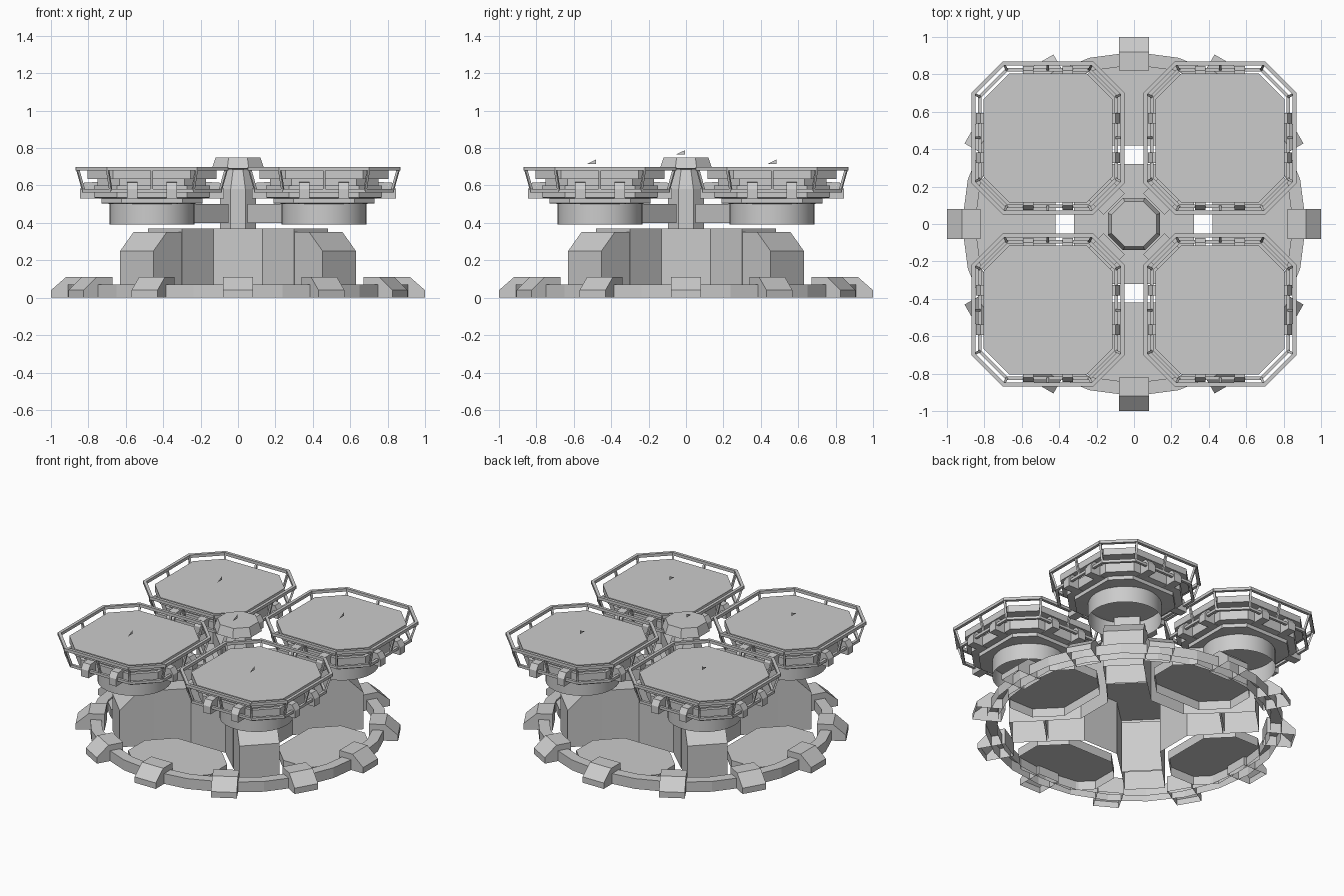
import bpy, bmesh
from math import pi, sin, cos
from mathutils import Vector, Matrix

if "Cube" in bpy.data.objects:
    bpy.data.objects.remove(bpy.data.objects["Cube"])


def finish(name, bm, recalc=True):
    if recalc:
        bmesh.ops.recalc_face_normals(bm, faces=bm.faces)
    me = bpy.data.meshes.new(name)
    bm.to_mesh(me)
    bm.free()
    ob = bpy.data.objects.new(name, me)
    bpy.context.collection.objects.link(ob)
    return ob


def loft(bm, loops, bottom=True, top=True, mat=Matrix()):
    """Skin a stack of equal-length closed loops."""
    rings = [[bm.verts.new(mat @ Vector(p)) for p in lp] for lp in loops]
    n = len(rings[0])
    for a, b in zip(rings, rings[1:]):
        for i in range(n):
            bm.faces.new((a[i], a[(i + 1) % n], b[(i + 1) % n], b[i]))
    if bottom:
        bm.faces.new(rings[0][::-1])
    if top:
        bm.faces.new(rings[-1])


def flat(pts, z):
    return [(x, y, z) for x, y in pts]


def octagon(h, s, z):
    """Square of half size h with corners cut, straight edges of half length s."""
    return flat([(h, -s), (h, s), (s, h), (-s, h), (-h, s), (-h, -s), (-s, -h), (s, -h)], z)


def circle(r, n, z):
    return [(r * cos(2 * pi * i / n), r * sin(2 * pi * i / n), z) for i in range(n)]


def side_block(bm, profile, w, off=0.0, mat=Matrix()):
    """Extrude an (x, z) profile across y."""
    loft(bm, [[(x, off + s, z) for x, z in profile] for s in (-w, w)], mat=mat)


def open_underside(bm):
    """Remove the faces resting on the ground."""
    low = [f for f in bm.faces if all(abs(v.co.z) < 1e-4 for v in f.verts)]
    bmesh.ops.recalc_face_normals(bm, faces=bm.faces)
    bmesh.ops.delete(bm, geom=low, context='FACES')


def bar(bm, a, b, t):
    a, b = Vector(a), Vector(b)
    d = b - a
    m = Matrix.Translation((a + b) / 2) @ d.to_track_quat('Z', 'Y').to_matrix().to_4x4()
    bmesh.ops.create_cube(bm, size=1, matrix=m @ Matrix.Diagonal((t, t, d.length + t * .6, 1)))


def rot(a):
    return Matrix.Rotation(a, 4, 'Z')


# base ring, open underneath
bm = bmesh.new()
loft(bm, [circle(.85, 24, 0), circle(.92, 24, 0), circle(.92, 24, .07),
          circle(.85, 24, .07), circle(.85, 24, 0)], False, False)
bmesh.ops.remove_doubles(bm, verts=bm.verts, dist=1e-5)
open_underside(bm)
finish("base_ring", bm, False)

# twelve clamp feet round the ring
bm = bmesh.new()
for i in range(12):
    side_block(bm, [(.82, 0), (1, 0), (1, .04), (.92, .11), (.82, .11)], .08, mat=rot(i * pi / 6))
open_underside(bm)
finish("ring_feet", bm, False)

# floor plates between the legs
bm = bmesh.new()
plate = [(.42, -.17), (.56, -.31), (.74, -.31), (.85, -.2), (.85, .2), (.74, .31), (.56, .31), (.42, .17)]
for i in range(4):
    loft(bm, [flat(plate, 0), flat(plate, .06)], bottom=False, mat=rot(i * pi / 2))
finish("floor_plates", bm, False)

# cross-shaped core, open underneath
bm = bmesh.new()
arm = [(.32, .13, 0), (.48, .30, 0), (.30, .48, 0), (.13, .32, 0)]
core = [(rot(k * pi / 2) @ Vector(p)).xy for k in range(4) for p in arm]
loft(bm, [flat(core, 0), flat(core, .37)], bottom=False)
finish("core_block", bm)

# diagonal legs with sloping tops
bm = bmesh.new()
for i in range(4):
    side_block(bm, [(.54, 0), (.765, 0), (.765, .25), (.665, .35), (.54, .35)], .126,
               mat=rot(pi / 4 + i * pi / 2))
open_underside(bm)
finish("diagonal_legs", bm, False)

# central column and cap
bm = bmesh.new()
T = .414
loft(bm, [octagon(h, h * T, z) for h, z in
          [(.095, .37), (.095, .58), (.065, .68), (.065, .685), (.14, .69), (.12, .75)]])
finish("central_column", bm)

# beams from column to pads
bm = bmesh.new()
for i in range(4):
    side_block(bm, [(.15, .4), (.5, .4), (.5, .5), (.15, .5)], .08, mat=rot(pi / 4 + i * pi / 2))
finish("support_beams", bm)


# master meshes for one pad, built at the origin
def drum():
    bm = bmesh.new()
    loft(bm, [circle(.228, 32, .39), circle(.228, 32, .51)], False, False)
    for f in bm.faces:
        f.smooth = True
    return finish("pad_drum", bm, False)


def deck():
    bm = bmesh.new()
    loft(bm, [octagon(h, h * .6, z) for h, z in
              [(.2, .5), (.27, .505), (.27, .53), (.31, .535), (.31, .6), (.29, .6), (.29, .635),
               (.345, .635), (.345, .68)]])
    return finish("pad_deck", bm)


def brackets():
    bm = bmesh.new()
    for i in range(4):
        for off in (-.105, .105):
            side_block(bm, [(.27, .53), (.385, .53), (.385, .58), (.362, .615), (.27, .62)],
                       .028, off, rot(i * pi / 2))
    return finish("rail_brackets", bm)


def railing():
    bm = bmesh.new()
    lo, hi = octagon(.365, .22, .572), octagon(.398, .238, .69)
    for i in range(8):
        bar(bm, lo[i], lo[i - 1], .018)
        bar(bm, hi[i], hi[i - 1], .02)
        bar(bm, lo[i], hi[i], .013)
        if i % 2:
            bar(bm, (Vector(lo[i]) + Vector(lo[i - 1])) / 2,
                (Vector(hi[i]) + Vector(hi[i - 1])) / 2, .013)
    return finish("pad_railing", bm)


# four pads share the same meshes
for make in (drum, deck, brackets, railing):
    master = make()
    master.location = (.46, .46, 0)
    for x, y in ((-.46, .46), (-.46, -.46), (.46, -.46)):
        ob = master.copy()
        ob.location = (x, y, 0)
        bpy.context.collection.objects.link(ob)

# small thin fins above pads and cap
bm = bmesh.new()
for x, y, z in [(0, -.055, .765)] + [(sx * .46, y, .715) for sx in (-1, 1) for y in (-.53, .435)]:
    bm.faces.new([bm.verts.new((x, y + a, z + b)) for a, b in ((0, 0), (.05, 0), (.05, .024))])
finish("marker_fins", bm, False)
